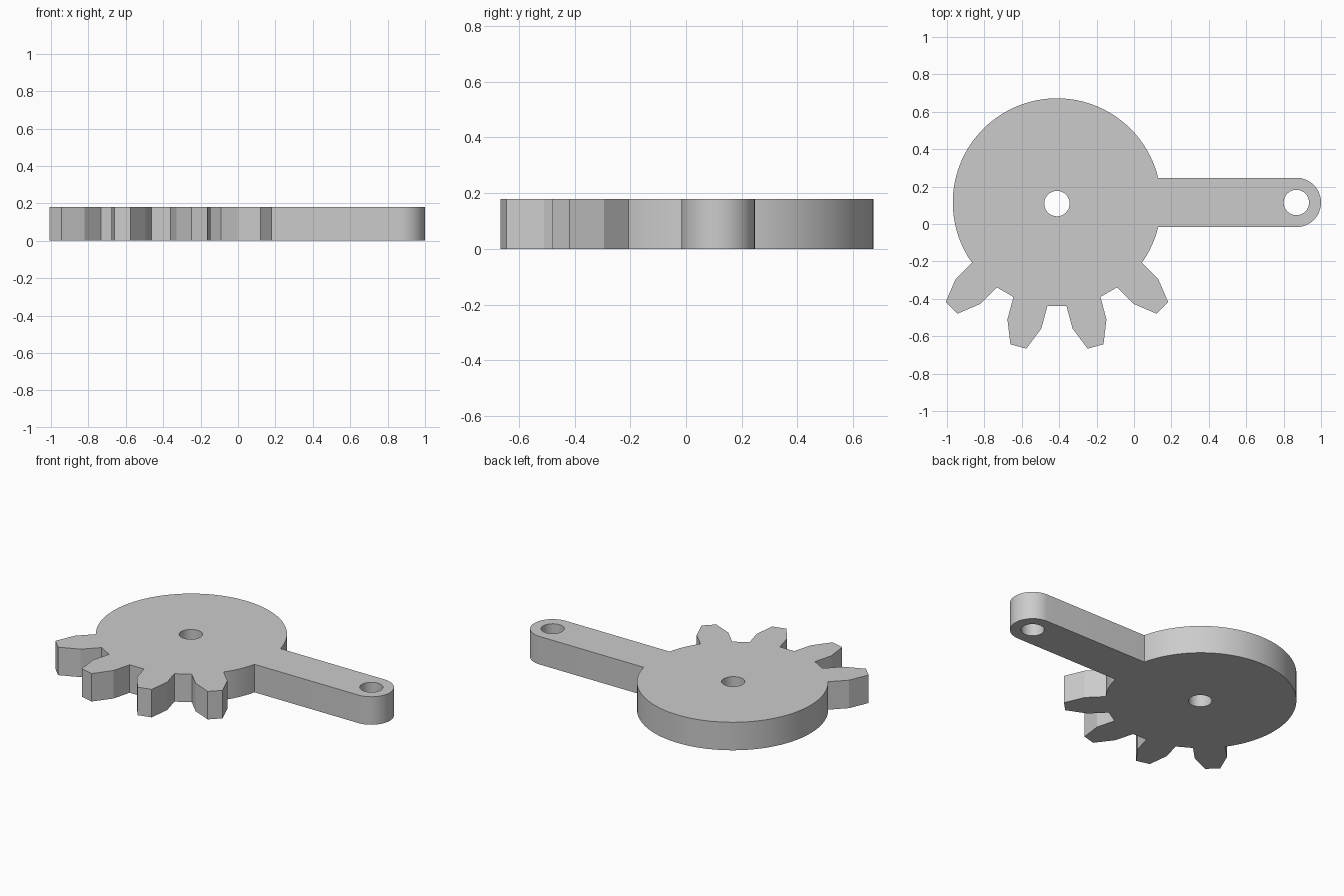
import bpy, bmesh
from math import asin, atan2, cos, sin, pi, radians

old = bpy.data.objects.get("Cube")
if old:
    bpy.data.objects.remove(old)

HEIGHT = 0.18
CX, CY = -0.412, 0.115          # gear centre
R = 0.557                       # disc radius
ARM_HALF, ARM_X = 0.132, 0.868  # arm half width and end centre
HOLE = 0.068
TOOTH = [(0.548, -0.094), (0.672, -0.094), (0.797, -0.044),
         (0.797, 0.044), (0.672, 0.094), (0.548, 0.094)]  # radial, sideways


def arc(x, y, r, start, end, steps):
    """Points on an arc, both ends included."""
    angles = [start + (end - start) * i / steps for i in range(steps + 1)]
    return [(x + r * cos(a), y + r * sin(a)) for a in angles]


def tooth(angle):
    c, s = cos(angle), sin(angle)
    return [(CX + r * c - t * s, CY + r * s + t * c) for r, t in TOOTH]


# Outline: plain rim, four teeth, short rim, then the rounded arm
join = asin(ARM_HALF / R)
root = atan2(TOOTH[0][1], TOOTH[0][0])
first, last = radians(225), radians(315)
outline = arc(CX, CY, R, join, first + root, 64)[:-1]
for i in range(4):
    outline += tooth(first + i * pi / 6)
outline += arc(CX, CY, R, last - root, 2 * pi - join, 8)[1:]
outline += arc(ARM_X, CY, ARM_HALF, -pi / 2, pi / 2, 24)

# Pivot hole and arm hole
holes = [arc(x, y, HOLE, 0, 2 * pi, 32)[:-1] for x, y in ((CX, CY - 0.006), (ARM_X, CY))]

# Fill the flat shape and raise it to a plate
bm = bmesh.new()
edges = []
for loop in [outline] + holes:
    verts = [bm.verts.new((x, y, 0)) for x, y in loop]
    edges += [bm.edges.new((v, verts[i - 1])) for i, v in enumerate(verts)]
bmesh.ops.triangle_fill(bm, edges=edges, use_beauty=True, normal=(0, 0, 1))
raised = bmesh.ops.extrude_face_region(bm, geom=bm.faces[:], use_keep_orig=True)
top = [g for g in raised["geom"] if isinstance(g, bmesh.types.BMVert)]
bmesh.ops.translate(bm, verts=top, vec=(0, 0, HEIGHT))
bmesh.ops.recalc_face_normals(bm, faces=bm.faces[:])
mesh = bpy.data.meshes.new("gear_lever")
bm.to_mesh(mesh)
bm.free()

# Plain grey material
grey = bpy.data.materials.new("light grey")
grey.use_nodes = True
colour = (0.6, 0.6, 0.6, 1)
grey.diffuse_color = colour
grey.node_tree.nodes["Principled BSDF"].inputs["Base Color"].default_value = colour
mesh.materials.append(grey)

lever = bpy.data.objects.new("gear_lever", mesh)
bpy.context.collection.objects.link(lever)
bpy.ops.object.select_all(action='DESELECT')
lever.select_set(True)
bpy.context.view_layer.objects.active = lever
bpy.ops.object.shade_smooth_by_angle(angle=radians(20))
